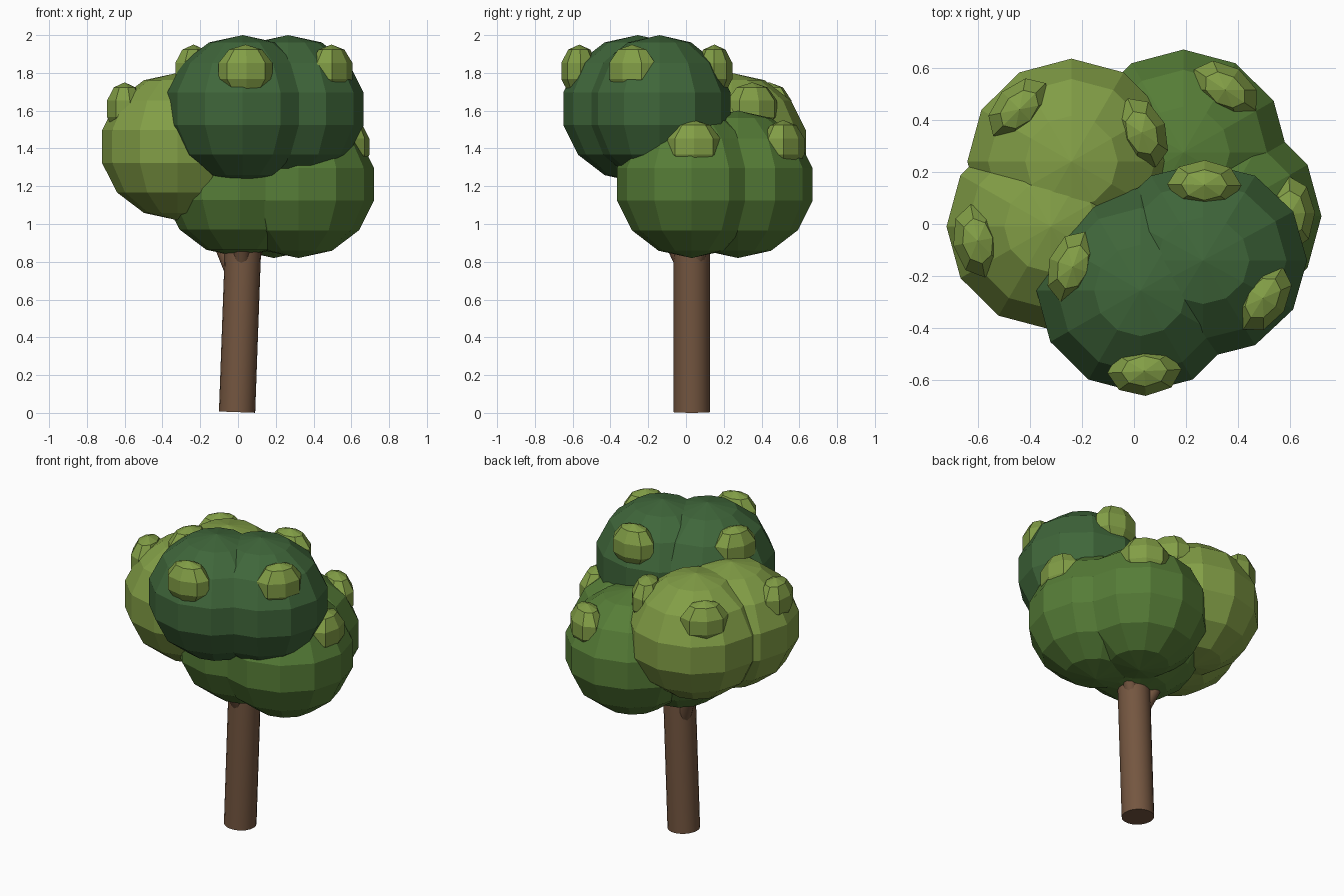
import bpy, math
from mathutils import Vector

if "Cube" in bpy.data.objects:
    bpy.data.objects.remove(bpy.data.objects["Cube"])


def material(name, rgb):
    """Flat colour from 0-255 display values."""
    m = bpy.data.materials.new(name)
    lin = [((c / 255 + 0.055) / 1.055) ** 2.4 for c in rgb]
    m.diffuse_color = (*lin, 1)
    m.use_nodes = True
    m.node_tree.nodes["Principled BSDF"].inputs["Base Color"].default_value = m.diffuse_color
    return m


DARK = material("dark_green", (63, 102, 58))
MID = material("mid_green", (86, 125, 55))
LIGHT = material("light_green", (130, 158, 70))
BARK = material("bark_brown", (116, 86, 64))


def finish(name, mat):
    ob = bpy.context.object
    ob.name = name
    ob.data.materials.append(mat)
    return ob


def ball(name, loc, scale, segments, rings, mat, turn=0.0):
    """Flat-shaded low-poly ellipsoid."""
    bpy.ops.mesh.primitive_uv_sphere_add(segments=segments, ring_count=rings, radius=1,
                                         location=loc, rotation=(0, 0, turn))
    ob = finish(name, mat)
    ob.scale = scale
    return ob


def limb(name, start, end, r1, r2, sides):
    """Smooth tapered cylinder between two points."""
    a, b = Vector(start), Vector(end)
    d = b - a
    bpy.ops.mesh.primitive_cone_add(vertices=sides, radius1=r1, radius2=r2, depth=d.length,
                                    location=(a + b) / 2,
                                    rotation=d.to_track_quat('Z', 'Y').to_euler())
    finish(name, BARK)
    bpy.ops.object.shade_smooth_by_angle(angle=math.radians(40))


# Trunk, leaning slightly to the right
limb("trunk", (-0.005, 0.03, 0.004), (0.033, 0.03, 1.05), 0.096, 0.096, 20)

# Short branches spreading into the crown
for i, (deg, z) in enumerate([(150, 0.70), (30, 0.76), (270, 0.76)]):
    c, s = math.cos(math.radians(deg)), math.sin(math.radians(deg))
    limb(f"branch_{i + 1}", (0.02 + 0.03 * c, 0.03 + 0.03 * s, z),
         (0.02 + 0.2 * c, 0.03 + 0.2 * s, z + 0.34), 0.045, 0.035, 10)

# Crown: overlapping foliage balls, each with its tuft positions (x, y)
crown = [
    ("upper_foliage", DARK, (0.025, -0.255, 1.61), [(0.04, -0.565), (-0.235, -0.165)]),
    ("upper_foliage", DARK, (0.265, -0.14, 1.61), [(0.27, 0.15), (0.495, -0.285)]),
    ("side_foliage", LIGHT, (-0.24, 0.24, 1.41), [(-0.44, 0.44), (0.03, 0.35)]),
    ("side_foliage", LIGHT, (-0.32, -0.01, 1.41), [(-0.6, -0.065)]),
    ("lower_foliage", MID, (0.32, 0.03, 1.21), [(0.60, 0.04)]),
    ("lower_foliage", MID, (0.19, 0.275, 1.21), [(0.35, 0.515)]),
    ("lower_foliage", MID, (0.01, 0.04, 1.215), []),
]
count = 0
for i, (name, mat, loc, tufts) in enumerate(crown):
    ry = 0.385 if i == 1 else 0.405
    ball(f"{name}_{i + 1}", loc, (0.41, ry, 0.39), 12, 7, mat)
    # Flattened tufts, long side along the ball's surface
    for x, y in tufts:
        count += 1
        turn = math.atan2(y - loc[1], x - loc[0])
        ball(f"tuft_{count}", (x, y, loc[2] + 0.2), (0.1, 0.15, 0.14), 8, 5, LIGHT, turn)
